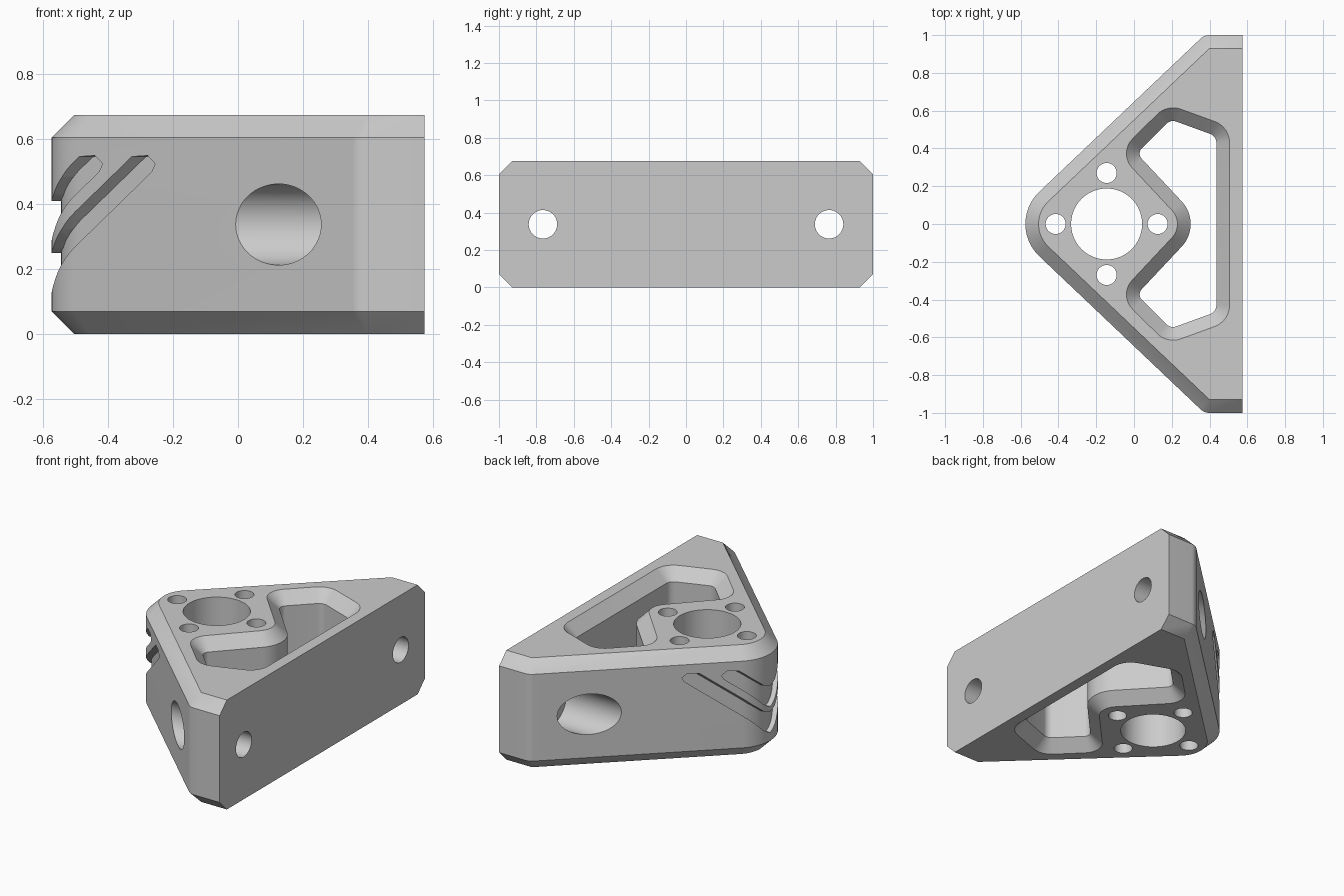
import bpy, bmesh, math
from mathutils import Vector

old = bpy.data.objects.get("Cube")
if old:
    bpy.data.objects.remove(old, do_unlink=True)

HEIGHT, CHAMFER, BACK = 0.675, 0.07, 0.575


def belt(circles, grow=0.0, x_max=9.0):
    """Counter-clockwise outline of tangent lines and arcs; negative radius curves inward."""
    discs = [(Vector((x, y)), r + grow, n) for x, y, r, n in circles]
    normals = []
    for i, (c, r, n) in enumerate(discs):
        c2, r2, n2 = discs[(i + 1) % len(discs)]
        u = (c2 - c).normalized()
        k = (r - r2) / (c2 - c).length
        normals.append(u * k + Vector((u.y, -u.x)) * math.sqrt(1 - k * k))
    points = []
    for i, (c, r, n) in enumerate(discs):
        a, b = normals[i - 1], normals[i]
        start = math.atan2(a.y, a.x)
        turn = math.atan2(a.x * b.y - a.y * b.x, a.dot(b))
        for j in range(n + 1):
            t = start + turn * j / n
            points.append((min(c.x + r * math.cos(t), x_max), c.y + r * math.sin(t)))
    return points


def loft(name, rings):
    """Closed solid through rings of 3D points."""
    bm = bmesh.new()
    rows = [[bm.verts.new(p) for p in ring] for ring in rings]
    n = len(rows[0])
    for low, high in zip(rows, rows[1:]):
        for i in range(n):
            j = (i + 1) % n
            bm.faces.new((low[i], low[j], high[j], high[i]))
    bm.faces.new(rows[0][::-1])
    bm.faces.new(rows[-1])
    bmesh.ops.remove_doubles(bm, verts=bm.verts, dist=0.0005)
    bmesh.ops.recalc_face_normals(bm, faces=bm.faces)
    mesh = bpy.data.meshes.new(name)
    bm.to_mesh(mesh)
    bm.free()
    obj = bpy.data.objects.new(name, mesh)
    bpy.context.collection.objects.link(obj)
    return obj


def level(outline, z):
    return [(x, y, z) for x, y in outline]


def cut(target, cutter):
    """Subtract the cutter and discard it."""
    cutter.hide_render = True
    bpy.context.view_layer.objects.active = target
    mod = target.modifiers.new("cut", "BOOLEAN")
    mod.operation, mod.solver, mod.object = "DIFFERENCE", "EXACT", cutter
    bpy.ops.object.modifier_apply(modifier=mod.name)
    bpy.data.objects.remove(cutter, do_unlink=True)


def rod(radius, length, location, along_x=False):
    bpy.ops.mesh.primitive_cylinder_add(
        vertices=64, radius=radius, depth=length, location=location,
        rotation=(0, math.pi / 2 if along_x else 0, 0))
    return bpy.context.object


# Body: rounded triangle with chamfered top and bottom rims, flat back plate
shape = [(-0.34, 0, 0.235, 24), (0.4, -0.93, 0.07, 8), (0.9, -0.93, 0.07, 1),
         (0.9, 0.93, 0.07, 1), (0.4, 0.93, 0.07, 8)]
full, inset = belt(shape, 0, BACK), belt(shape, -CHAMFER, BACK)
body = loft("bracket_body", [level(inset, 0), level(full, CHAMFER),
                             level(full, HEIGHT - CHAMFER), level(inset, HEIGHT)])

# Pocket: three-lobed opening, flared at both ends
half = [(0.386, 0.43, 0.05, 8), (0.207, 0.495, 0.05, 8), (0.07, 0.373, 0.04, 10)]
pocket = half + [(0.125, 0, -0.175, 20)] + [(x, -y, r, n) for x, y, r, n in half[::-1]]
wall, flare, over = belt(pocket), belt(pocket, CHAMFER + 0.02), 0.02
cut(body, loft("pocket_cutter", [level(flare, -over), level(wall, CHAMFER),
                                 level(wall, HEIGHT - CHAMFER), level(flare, HEIGHT + over)]))

# Bearing bore and its four screw holes
mid = HEIGHT / 2
cut(body, rod(0.188, 2, (-0.145, 0, mid)))
for i in range(4):
    a = i * math.pi / 2
    cut(body, rod(0.053, 2, (-0.145 + 0.27 * math.cos(a), 0.27 * math.sin(a), mid)))

# Mounting bolt holes with wide counterbores opening on the slanted sides
for y in (-0.765, 0.765):
    cut(body, rod(0.076, 2, (0.3, y, mid), True))
    cut(body, rod(0.125, 0.97, (-0.115, y, mid), True))

# Chevron grooves wrapped around the nose, following its surface
SLOPE, TOP = 1.04, 0.55
core = belt(shape, -0.03)
for base in (0.09, 0.25):
    tip = (0.5 - base) / SLOPE
    side = [(0.03, base + 0.045), (0.06, base + 0.066), (tip, 0.5), (tip + 0.01, 0.525),
            (tip - 0.012, TOP), ((TOP - 0.11 - base) / SLOPE, TOP - 0.003),
            (0.12, base + 0.235), (0.05, base + 0.175)]
    profile = ([(0, base + 0.03)] + side + [(0, base + 0.16)]
               + [(-y, z) for y, z in side[::-1]])
    groove = loft("groove_cutter", [[(x, y, z) for y, z in profile] for x in (-0.8, 0.2)])
    cut(groove, loft("groove_floor", [level(core, -1), level(core, 2)]))
    cut(body, groove)

# Plain grey finish
grey = bpy.data.materials.new("plain_grey")
grey.use_nodes = True
colour = (0.6, 0.6, 0.6, 1)
grey.diffuse_color = colour
grey.node_tree.nodes["Principled BSDF"].inputs["Base Color"].default_value = colour
body.data.materials.clear()
body.data.materials.append(grey)
for face in body.data.polygons:
    face.material_index = 0

bpy.ops.object.select_all(action="DESELECT")
body.select_set(True)
bpy.context.view_layer.objects.active = body
bpy.ops.object.shade_smooth_by_angle(angle=math.radians(25))
